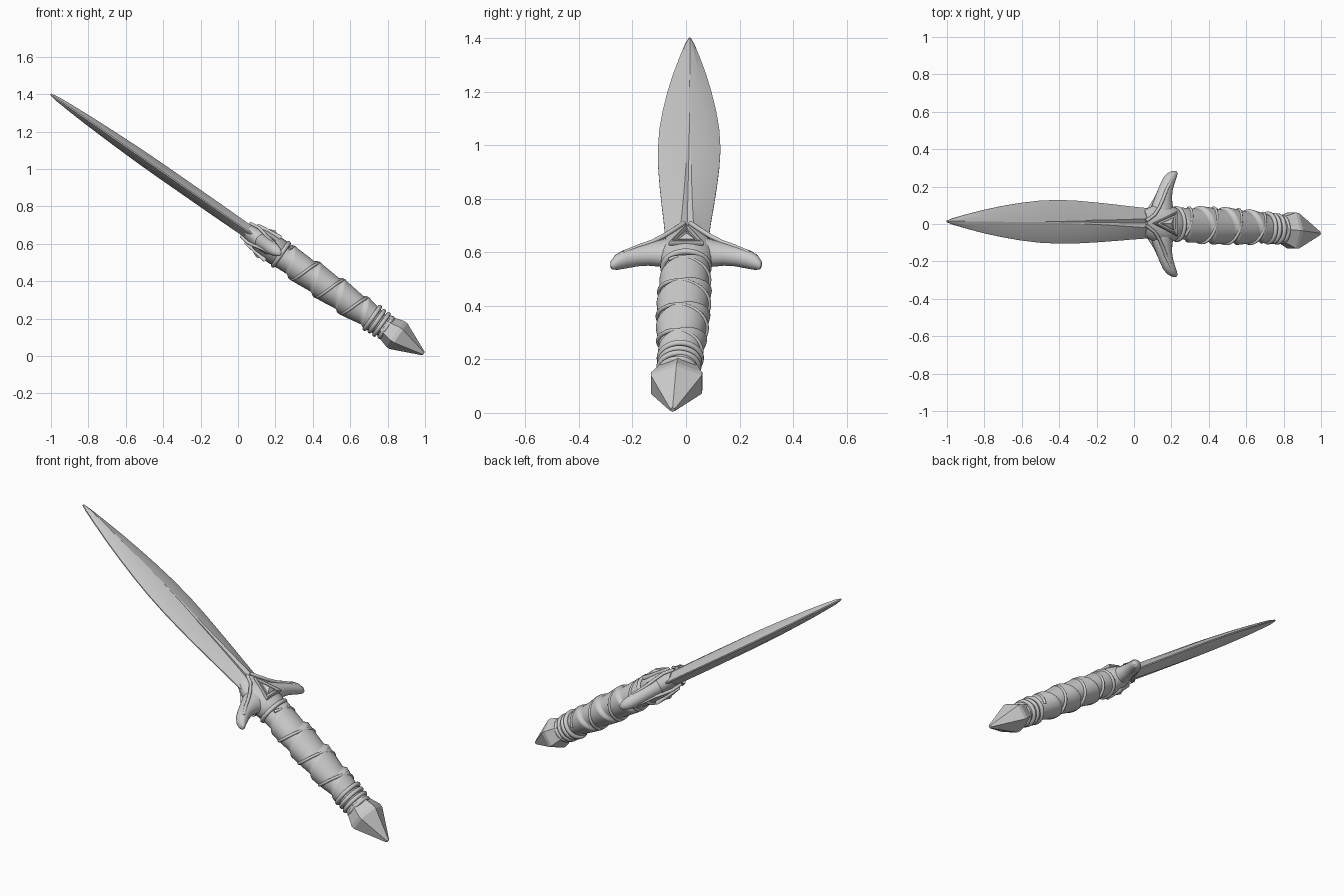
import bpy, bmesh, math
from mathutils import Vector

if "Cube" in bpy.data.objects:
    bpy.data.objects.remove(bpy.data.objects["Cube"])

# Dagger frame: s runs pommel -> blade tip, w is sideways (y), n is out of the flat face
U = Vector((-0.821, 0.0, 0.571))
N = Vector((0.571, 0.0, 0.821))
ORIGIN = Vector((0.993, 0.0, 0.012))
SWAY = [(0, -.05), (.18, -.035), (.35, -.02), (.7, -.008), (1.0, .002), (1.7, .012), (2.43, .014)]


def lerp(table, t, k=1):
    for a, b in zip(table, table[1:]):
        if t <= b[0]:
            f = max(0, (t - a[0]) / (b[0] - a[0]))
            return a[k] + (b[k] - a[k]) * f
    return table[-1][k]


def P(s, w, n):
    return ORIGIN + U * s + N * n + Vector((0, w + lerp(SWAY, s), 0))


def loft(name, rings, angle=35):
    bm = bmesh.new()
    vs = [[bm.verts.new(p) for p in r] for r in rings]
    m = len(rings[0])
    for a, b in zip(vs, vs[1:]):
        for i in range(m):
            j = (i + 1) % m
            bm.faces.new((a[i], a[j], b[j], b[i]))
    bm.faces.new(vs[0])
    bm.faces.new(vs[-1])
    bmesh.ops.recalc_face_normals(bm, faces=bm.faces)
    me = bpy.data.meshes.new(name)
    bm.to_mesh(me)
    bm.free()
    ob = bpy.data.objects.new(name, me)
    bpy.context.collection.objects.link(ob)
    if angle:
        select(ob)
        bpy.ops.object.shade_smooth_by_angle(angle=math.radians(angle))
    return ob


def select(ob):
    bpy.ops.object.select_all(action='DESELECT')
    ob.select_set(True)
    bpy.context.view_layer.objects.active = ob


def tube(name, pts, r, cyclic=False):
    cu = bpy.data.curves.new(name, 'CURVE')
    cu.dimensions = '3D'
    cu.bevel_depth, cu.bevel_resolution = r, 2
    cu.use_fill_caps = True
    sp = cu.splines.new('POLY')
    sp.points.add(len(pts) - 1)
    for q, p in zip(sp.points, pts):
        q.co = (*p, 1)
    sp.use_cyclic_u = cyclic
    ob = bpy.data.objects.new(name, cu)
    bpy.context.collection.objects.link(ob)
    select(ob)
    bpy.ops.object.convert(target='MESH')
    bpy.ops.object.shade_smooth_by_angle(angle=math.radians(50))


def oval(s, w, n, seg=32, phase=0):
    return [P(s, w * math.cos(phase + 2 * math.pi * i / seg),
              n * math.sin(phase + 2 * math.pi * i / seg)) for i in range(seg)]


# Leaf-shaped blade: s, half width, half thickness, groove half width
BLADE = [(1.02, .08, .036, .030), (1.12, .081, .036, .026), (1.22, .088, .037, .021),
         (1.34, .098, .038, .016), (1.46, .107, .038, .012), (1.58, .114, .038, .009),
         (1.70, .117, .038, .005), (1.83, .112, .037, .002), (1.95, .100, .034, .001),
         (2.07, .083, .030, .001), (2.19, .062, .025, .001), (2.31, .036, .018, .001),
         (2.39, .017, .012, .001), (2.43, .003, .004, .0005)]
rings = []
for s, w, t, g in BLADE:
    top = [(w, .003), (.92 * w, .2 * t), (.5 * w, .72 * t), (g, t), (0, t - .4 * g)]
    half = top + [(-a, b) for a, b in top[-2::-1]]
    rings.append([P(s, a, b) for a, b in half + [(a, -b) for a, b in half[::-1]]])
loft("blade", rings, 14)

# Grip with overlapping spiral leather wrap
PITCH = .16
GRIP = [(.24, .064, .058), (.33, .070, .064), (.45, .086, .074), (.60, .093, .078),
        (.78, .093, .076), (.90, .084, .070), (.99, .074, .066)]


def grip_r(s, th, extra=0):
    f = (s / PITCH + th / (2 * math.pi)) % 1
    saw = f / .88 if f < .88 else (1 - f) / .12
    k = (saw - .35) * .014 + extra
    return P(s, (lerp(GRIP, s) + k) * math.cos(th), (lerp(GRIP, s, 2) + k) * math.sin(th))


loft("grip", [[grip_r(.24 + .75 * i / 150, 2 * math.pi * j / 56) for j in range(56)]
              for i in range(151)], 40)


# Thin cords crossing the wrap
def cord(name, sign, start, turns, pitch):
    pts = []
    for i in range(int(turns * 40)):
        th = sign * 2 * math.pi * i / 40
        s = start + pitch * i / 40
        pts.append(P(s, (lerp(GRIP, s) + .002) * math.cos(th), (lerp(GRIP, s, 2) + .002) * math.sin(th)))
    tube(name, pts, .008)


cord("cross_cord", 1, .37, 3.4, PITCH)

# Collar rings above the pommel and below the guard
for i, (s, k) in enumerate([(.245, .002), (.275, .006), (.305, .004), (.335, .006), (.93, .004)]):
    tube(f"collar_ring_{i + 1}", oval(s, lerp(GRIP, s) + k, lerp(GRIP, s, 2) + k, 40), .012, True)

# Faceted pommel
loft("pommel", [oval(s, w, n, 6, math.pi / 6) for s, w, n in
                [(0, .010, .010), (.012, .018, .016), (.165, .110, .084),
                 (.185, .110, .084), (.265, .072, .060)]], 0)

# Guard core
loft("guard_core", [oval(s, w, n, 24) for s, w, n in
                    [(.92, .070, .066), (.95, .090, .076), (1.0, .104, .074), (1.05, .102, .066),
                     (1.09, .092, .054), (1.15, .070, .040)]], 40)

# Curved guard arms: w, s, half length along s, half thickness
ARM = [(0, 1.025, .075, .056), (.06, 1.025, .070, .052), (.10, 1.022, .058, .046),
       (.15, 1.013, .043, .040), (.19, 1.001, .036, .037), (.23, .983, .032, .035),
       (.26, .963, .026, .029), (.277, .945, .016, .017), (.281, .938, .006, .007)]
for side, label in ((1, "right"), (-1, "left")):
    rings = []
    for w, s, a, b in ARM:
        ring = []
        for i in range(16):
            t = 2 * math.pi * i / 16
            # tilt the section so it follows the bend of the arm
            da = a * math.cos(t)
            ring.append(P(s + da, side * (w + .35 * da * min(1, w / .2)), b * math.sin(t)))
        rings.append(ring)
    loft(f"guard_arm_{label}", rings, 45)

# Triangular jewel, its frame and the ridges along the arms, on both faces
for f, label in ((1, "top"), (-1, "bottom")):
    tri = [(1.115, 0, .056), (.985, .058, .074), (.985, -.058, .074)]
    tube(f"jewel_frame_{label}", [P(s, w, f * n) for s, w, n in tri], .011, True)
    mid = (1.028, 0, .068)
    rings = [[P(*(mid[k] + (v[k] - mid[k]) * q for k in range(2)),
                f * (mid[2] + (v[2] - mid[2]) * q + h)) for v in tri]
             for q, h in ((.62, -.02), (.55, .006), (.03, .020))]
    loft(f"jewel_{label}", rings, 0)
    for side in (1, -1):
        pts = [(1.16, .012, .042), (1.11, .045, .050), (1.075, .085, .044), (1.045, .13, .036),
               (1.02, .18, .032), (.985, .235, .028)]
        tube(f"guard_ridge_{label}_{'right' if side > 0 else 'left'}",
             [P(s, side * w, f * n) for s, w, n in pts], .009)
